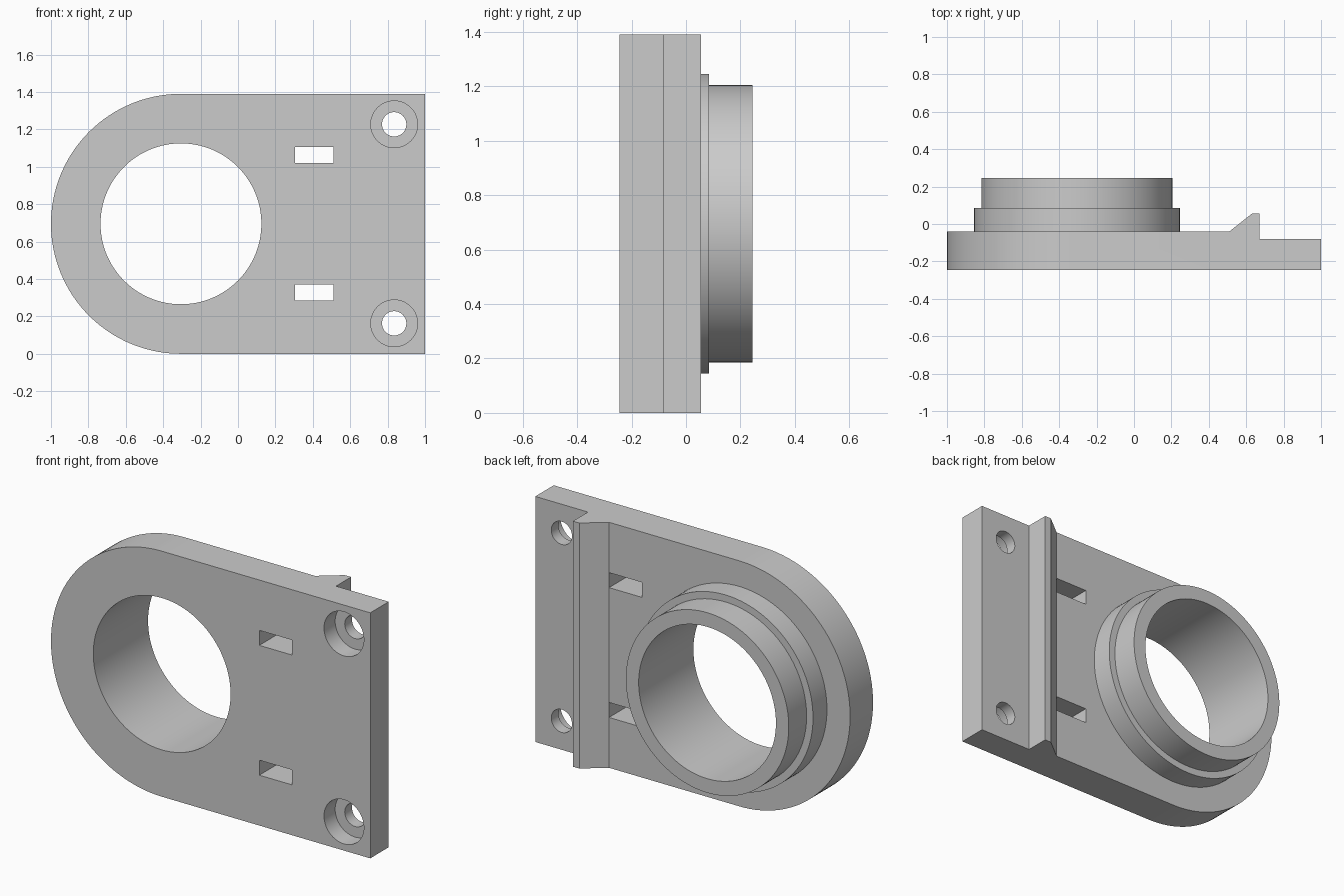
import bpy, bmesh, math
from mathutils import Vector

cube = bpy.data.objects.get("Cube")
if cube:
    bpy.data.objects.remove(cube, do_unlink=True)

FRONT, BACK = -0.245, 0.245
HEIGHT = 1.39
MID = HEIGHT / 2
RING_X = -0.305

grey = bpy.data.materials.new("light grey")
grey.use_nodes = True
grey.diffuse_color = (0.6, 0.6, 0.6, 1)
grey.node_tree.nodes["Principled BSDF"].inputs["Base Color"].default_value = (0.6, 0.6, 0.6, 1)


def prism(name, points, offset):
    """Extrude a closed outline along an offset."""
    bm = bmesh.new()
    face = bm.faces.new([bm.verts.new(p) for p in points])
    result = bmesh.ops.extrude_face_region(bm, geom=[face])
    verts = [v for v in result["geom"] if isinstance(v, bmesh.types.BMVert)]
    bmesh.ops.translate(bm, verts=verts, vec=Vector(offset))
    bmesh.ops.recalc_face_normals(bm, faces=bm.faces)
    mesh = bpy.data.meshes.new(name)
    bm.to_mesh(mesh)
    bm.free()
    mesh.materials.append(grey)
    obj = bpy.data.objects.new(name, mesh)
    bpy.context.collection.objects.link(obj)
    return obj


def arc(x, z, radius, start, end, steps, y):
    angles = [start + (end - start) * i / steps for i in range(steps + 1)]
    return [(x + radius * math.cos(a), y, z + radius * math.sin(a)) for a in angles]


def cylinder(name, x, z, radius, y0, y1, sides):
    return prism(name, arc(x, z, radius, 0, math.tau, sides, y0)[:-1], (0, y1 - y0, 0))


def combine(target, other, operation):
    """Apply a boolean and drop the helper."""
    mod = target.modifiers.new(operation, 'BOOLEAN')
    mod.operation = operation
    mod.solver = 'EXACT'
    mod.object = other
    bpy.context.view_layer.objects.active = target
    bpy.ops.object.modifier_apply(modifier=mod.name)
    bpy.data.objects.remove(other, do_unlink=True)


# Plate section with the clip ridge and the thinner mounting edge
section = [(-1.1, FRONT), (1, FRONT), (1, -0.08), (0.67, -0.08),
           (0.67, 0.055), (0.63, 0.055), (0.51, -0.04), (-1.1, -0.04)]
plate = prism("mounting_plate", [(x, y, -0.1) for x, y in section], (0, 0, HEIGHT + 0.2))

# Rounded left end
outline = arc(RING_X, MID, MID, math.pi / 2, 1.5 * math.pi, 64, -0.5)
outline += [(1.1, -0.5, 0), (1.1, -0.5, HEIGHT)]
combine(plate, prism("plate_outline", outline, (0, 1, 0)), 'INTERSECT')

# Stepped collar and its bore
for name, radius, end in (("collar_base", 0.55, 0.085), ("collar_lip", 0.51, BACK)):
    combine(plate, cylinder(name, RING_X, MID, radius, -0.15, end, 128), 'UNION')
combine(plate, cylinder("bore", RING_X, MID, 0.43, -0.5, 0.5, 128), 'DIFFERENCE')

# Slots and counterbored screw holes, mirrored about mid height
for side in (-1, 1):
    z0, z1 = MID + side * 0.325, MID + side * 0.41
    slot = [(0.305, -0.5, z0), (0.51, -0.5, z0), (0.51, -0.5, z1), (0.305, -0.5, z1)]
    combine(plate, prism("slot", slot, (0, 1, 0)), 'DIFFERENCE')
    z = MID + side * 0.532
    combine(plate, cylinder("screw_hole", 0.835, z, 0.065, -0.5, 0.5, 48), 'DIFFERENCE')
    combine(plate, cylinder("counterbore", 0.835, z, 0.125, -0.5, -0.145, 64), 'DIFFERENCE')

# Smooth round walls, keep edges sharp
bpy.ops.object.select_all(action='DESELECT')
plate.select_set(True)
bpy.context.view_layer.objects.active = plate
bpy.ops.object.shade_smooth_by_angle(angle=math.radians(25))
